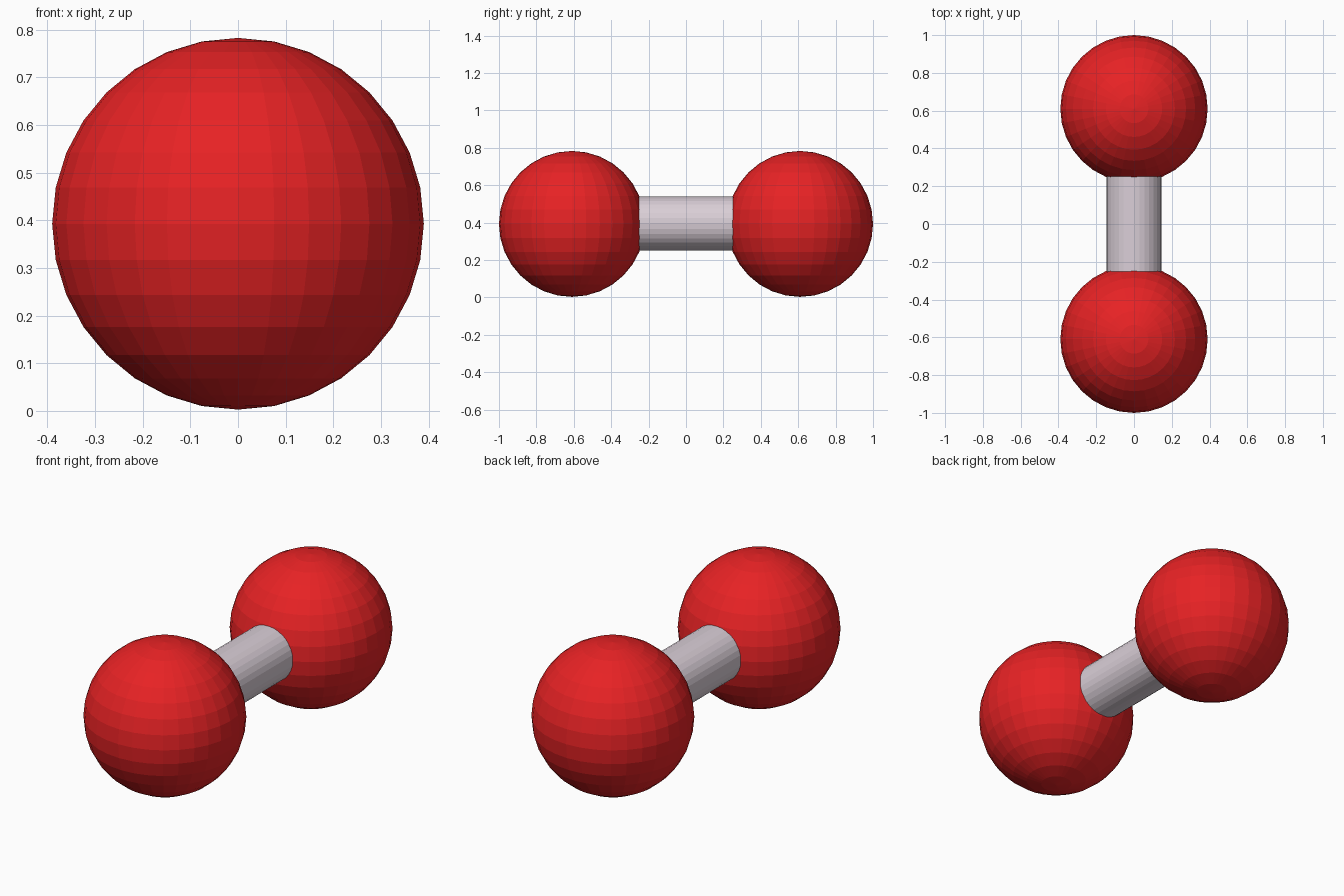
import bpy
import math

if "Cube" in bpy.data.objects:
    bpy.data.objects.remove(bpy.data.objects["Cube"])

RADIUS = 0.39      # ball radius
OFFSET = 0.61      # ball centre distance from the middle
HEIGHT = 0.393     # height of the common axis


def material(name, rgb):
    mat = bpy.data.materials.new(name)
    mat.diffuse_color = (*rgb, 1.0)
    mat.use_nodes = True
    mat.node_tree.nodes["Principled BSDF"].inputs["Base Color"].default_value = mat.diffuse_color
    return mat


def finish(name, mat):
    obj = bpy.context.object
    obj.name = name
    obj.data.materials.append(mat)
    bpy.ops.object.shade_flat()


red = material("red", (0.8, 0.016, 0.018))
pale = material("pale_grey", (0.7, 0.62, 0.68))

# Two faceted balls, front and back
for name, side in (("front_ball", -1), ("back_ball", 1)):
    bpy.ops.mesh.primitive_uv_sphere_add(
        segments=32, ring_count=16, radius=RADIUS,
        location=(0, side * OFFSET, HEIGHT))
    finish(name, red)

# Connecting bar, ends buried in the balls
bpy.ops.mesh.primitive_cylinder_add(
    vertices=32, radius=0.145, depth=0.9,
    location=(0, 0, HEIGHT + 0.002), rotation=(math.pi / 2, 0, 0))
finish("connecting_bar", pale)
